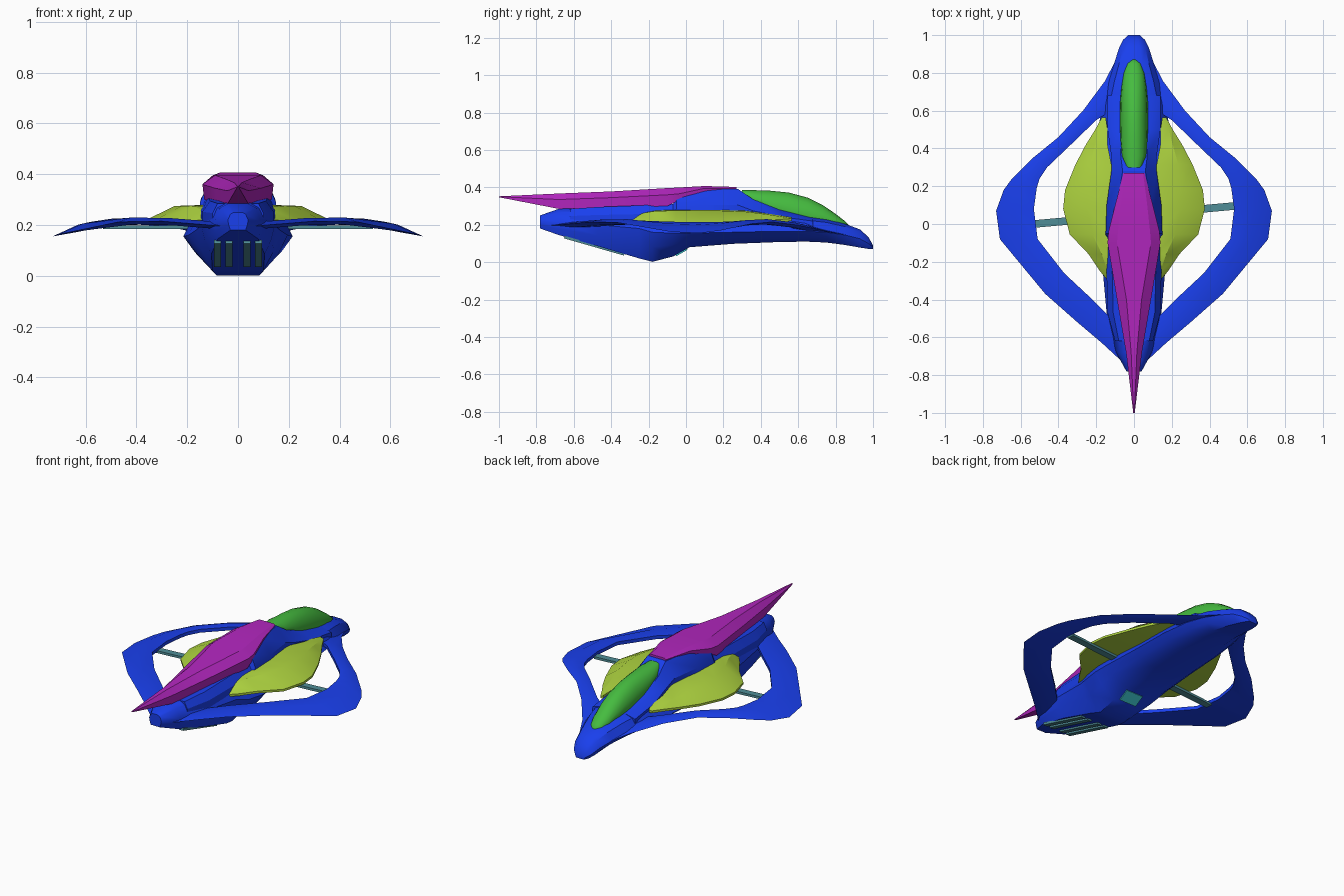
import bpy, bmesh, math
from mathutils import Vector


def material(name, rgb):
    m = bpy.data.materials.new(name)
    m.diffuse_color = (*rgb, 1)
    return m


BLUE = material("blue", (0.01, 0.05, 0.85))
LIME = material("lime", (0.42, 0.65, 0.05))
GREEN = material("green", (0.06, 0.5, 0.05))
PURPLE = material("purple", (0.45, 0.02, 0.52))
TEAL = material("teal", (0.08, 0.27, 0.31))
CYAN = material("cyan", (0.05, 0.6, 0.65))


def loft(name, rings, mat, angle=30, mirror=False):
    """Skin a list of equal-length closed rings and cap both ends."""
    bm = bmesh.new()
    vs = [[bm.verts.new(p) for p in r] for r in rings]
    n = len(vs[0])
    for a, b in zip(vs, vs[1:]):
        for i in range(n):
            j = (i + 1) % n
            bm.faces.new((a[i], a[j], b[j], b[i]))
    bm.faces.new(vs[0])
    bm.faces.new(vs[-1])
    bmesh.ops.recalc_face_normals(bm, faces=bm.faces)
    me = bpy.data.meshes.new(name)
    bm.to_mesh(me)
    bm.free()
    ob = bpy.data.objects.new(name, me)
    bpy.context.collection.objects.link(ob)
    me.materials.append(mat)
    if mirror:
        ob.modifiers.new("mirror", 'MIRROR').use_mirror_merge = False
    bpy.ops.object.select_all(action='DESELECT')
    ob.select_set(True)
    bpy.context.view_layer.objects.active = ob
    bpy.ops.object.shade_smooth_by_angle(angle=math.radians(angle))
    return ob


def symmetric(y, half):
    """Full ring from half-profile points (x, z), top to bottom."""
    return [(x, y, z) for x, z in half] + [(-x, y, z) for x, z in reversed(half)]


# Main hull: y, top z, widest z, bottom z, half width, bottom half width
hull = [
    (-.78, .25, .22, .18, .04, .03), (-.68, .285, .21, .145, .095, .08),
    (-.47, .295, .20, .085, .145, .105), (-.25, .30, .18, .02, .165, .10),
    (-.18, .30, .16, .002, .195, .085), (-.07, .30, .155, .03, .215, .085),
    (.02, .29, .155, .08, .215, .09), (.25, .26, .16, .098, .20, .09),
    (.48, .25, .165, .107, .19, .09), (.64, .245, .165, .11, .17, .08),
    (.75, .23, .16, .105, .14, .07), (.85, .205, .145, .092, .105, .06),
    (.93, .175, .125, .078, .08, .05), (.975, .135, .10, .071, .058, .04),
    (1.0, .09, .08, .07, .03, .025)]
rings = []
for y, zt, zm, zb, w, wb in hull:
    rings.append(symmetric(y, [
        (w * .4, zt), (w * .75, zt - (zt - zm) * .25), (w, zm),
        (wb + (w - wb) * .65, zm - (zm - zb) * .5), (wb, zb)]))
loft("hull", rings, BLUE, 35)

# Raised spine and collar: y, top z, top half width, base half width
spine = [(-.62, .285, .08, .10), (-.47, .295, .11, .14), (-.07, .31, .12, .15),
         (-.05, .36, .12, .15), (.1, .392, .09, .145), (.28, .39, .06, .12),
         (.36, .335, .07, .12), (.5, .28, .08, .14), (.68, .235, .08, .14)]
loft("spine", [symmetric(y, [(wt, zt), (wb, zt - (zt - .2) * .45), (wb, .19)])
               for y, zt, wt, wb in spine], BLUE, 30)

# Ring-shaped outer wings: outer x, y and inner x, y
wing = [(.09, .88, .03, .76), (.155, .755, .09, .62), (.27, .60, .20, .55),
        (.40, .46, .35, .405), (.535, .35, .46, .30), (.65, .235, .50, .24),
        (.69, .18, .515, .19), (.73, .07, .53, .08), (.71, -.08, .51, -.08),
        (.47, -.37, .37, -.26), (.30, -.52, .22, -.40),
        (.17, -.63, .12, -.50), (.04, -.75, .02, -.62)]


def wing_z(x, y):
    return (.215 - .55 * max(0, x - .4) ** 2 - .08 * max(0, .3 - x)
            - .15 * max(0, y - .5))


rings = []
for xo, yo, xi, yi in wing:
    xm, ym = xo * .5 + xi * .5, yo * .5 + yi * .5
    zo, zm, zi = wing_z(xo, yo), wing_z(xm, ym), wing_z(xi, yi)
    rings.append([(xo, yo, zo), (xm, ym, zm + .015), (xi, yi, zi + .008),
                  (xi, yi, zi - .012), (xm, ym, zm - .013)])
loft("outer_wing", rings, BLUE, 40, True)

# Side pods: y, inner x, shoulder x, outer x, top z, bottom z
pods = [(-.31, .11, .12, .13, .22, .208), (-.25, .11, .14, .18, .262, .205),
        (-.16, .11, .17, .24, .278, .202), (-.055, .11, .22, .34, .28, .20),
        (.08, .11, .25, .375, .28, .20), (.18, .11, .25, .365, .28, .20),
        (.315, .12, .235, .31, .275, .203), (.42, .14, .205, .255, .262, .21),
        (.50, .14, .185, .205, .25, .215), (.565, .15, .155, .17, .24, .22)]
loft("side_pod", [[(xi, y, zt), (xs, y, zt - .005), (xo, y, zb + .013),
                   (xo, y, zb), (xi, y, zb)]
                  for y, xi, xs, xo, zt, zb in pods], LIME, 30, True)

# Canopy: y, half width, base z, height
canopy = [(.30, .04, .365, .02), (.36, .065, .33, .055), (.45, .073, .29, .092),
          (.55, .075, .265, .107), (.65, .073, .245, .10), (.73, .066, .228, .078),
          (.80, .055, .21, .048), (.85, .036, .195, .024), (.87, .012, .19, .01)]
rings = []
for y, w, z, h in canopy:
    a = [2 * math.pi * k / 16 for k in range(16)]
    rings.append([(w * math.cos(t), y, z + h * math.sin(t) * (1 if t < 3.2 else .5))
                  for t in a])
loft("canopy", rings, GREEN, 50)

# Tail spike: y, top half width, half width, top z, shoulder z, bottom z
spike = [(-1.0, .002, .004, .352, .35, .347), (-.68, .015, .042, .367, .335, .285),
         (-.4, .04, .09, .378, .345, .293), (-.1, .09, .14, .396, .36, .30),
         (-.04, .085, .135, .399, .365, .33), (.1, .07, .10, .407, .395, .36),
         (.27, .048, .056, .402, .395, .38)]
loft("tail_spike", [symmetric(y, [(wt, zt), (w, zm), (w * .95, zb)])
                    for y, wt, w, zt, zm, zb in spike], PURPLE, 25)


def bar(name, a, b, w, h, mat, mirror=False):
    """Straight bar from a to b with width w and height h."""
    a, b = Vector(a), Vector(b)
    d = (b - a).normalized()
    s = d.cross(Vector((0, 0, 1))).normalized() * w / 2
    u = s.cross(d).normalized() * h / 2
    loft(name, [[p + s + u, p + s - u, p - s - u, p - s + u] for p in (a, b)],
         mat, 30, mirror)


# Cross strut joining the pods to the outer wings
bar("cross_strut", (-.53, .0, .192), (.53, .095, .192), .04, .014, TEAL)

# Vent strips under the tail and intake panel behind the belly
for i, x in enumerate((.035, .08)):
    bar(f"vent_strip_{i}", (x, -.65, .134), (x, -.33, .042), .028, .014, TEAL, True)
bar("belly_intake", (0, -.055, .036), (0, .005, .07), .11, .01, CYAN)
